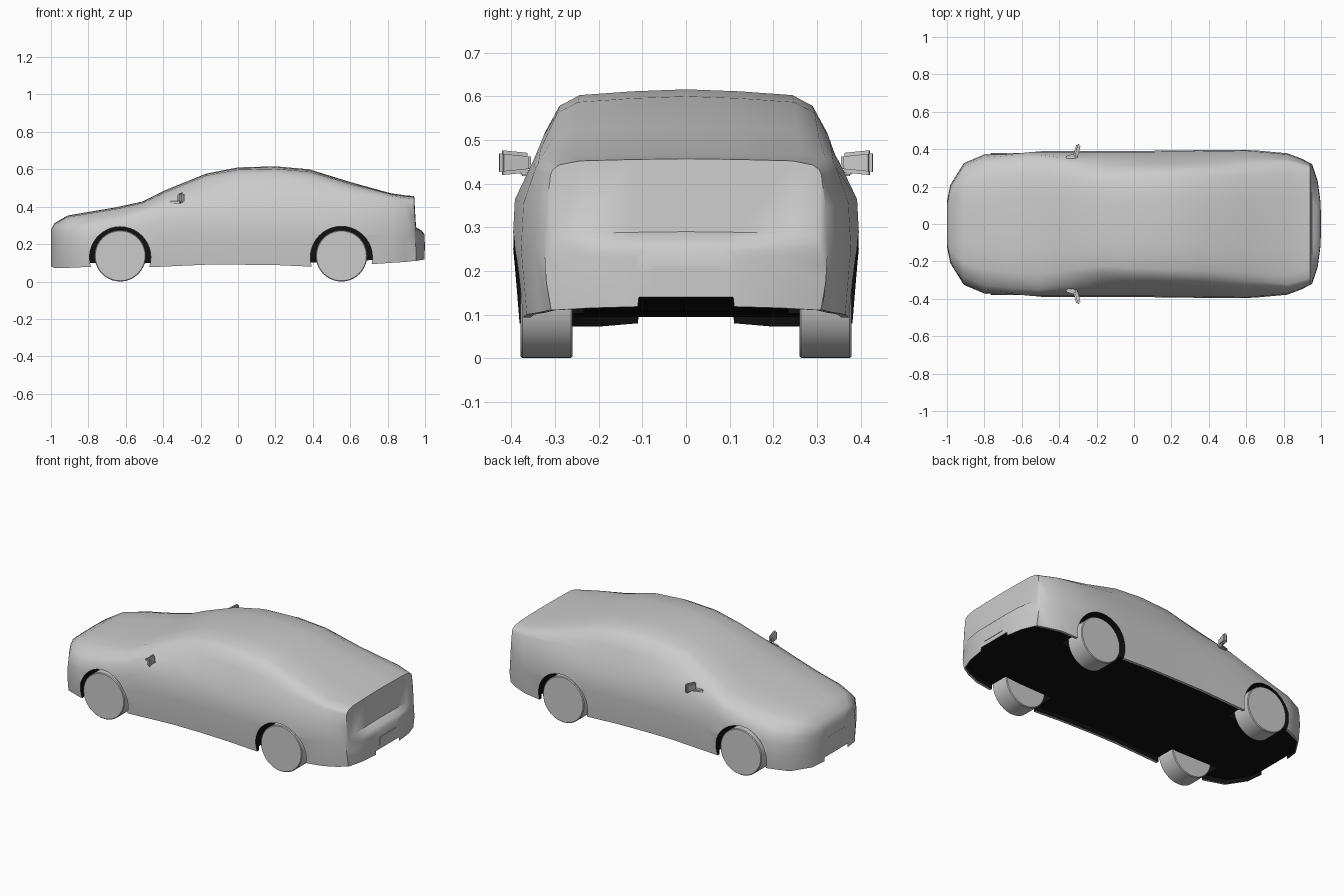
import bpy, bmesh, math
from mathutils import Matrix, Vector

if "Cube" in bpy.data.objects:
    bpy.data.objects.remove(bpy.data.objects["Cube"])


def material(name, rgb):
    m = bpy.data.materials.new(name)
    m.use_nodes = True
    m.diffuse_color = (*rgb, 1)
    m.node_tree.nodes["Principled BSDF"].inputs["Base Color"].default_value = (*rgb, 1)
    return m


GREY = material("light grey", (0.6, 0.6, 0.6))
BLACK = material("black", (0.005, 0.005, 0.005))


def finish(bm, name, mats, smooth=40):
    bmesh.ops.recalc_face_normals(bm, faces=bm.faces)
    me = bpy.data.meshes.new(name)
    bm.to_mesh(me)
    bm.free()
    for m in mats:
        me.materials.append(m)
    ob = bpy.data.objects.new(name, me)
    bpy.context.collection.objects.link(ob)
    if smooth:
        shade(ob, smooth)
    return ob


def shade(ob, angle):
    bpy.ops.object.select_all(action='DESELECT')
    ob.select_set(True)
    bpy.context.view_layer.objects.active = ob
    bpy.ops.object.shade_smooth_by_angle(angle=math.radians(angle))


# Body stations: x, half width, sill z, shoulder (y, z), roof edge (y, z), top z
STATIONS = [
    (-1.0, .12, .08, .11, .23, .09, .265, .275),
    (-.982, .21, .073, .2, .26, .17, .305, .312),
    (-.91, .325, .073, .31, .28, .25, .33, .353),
    (-.8, .372, .078, .355, .295, .29, .347, .372),
    (-.65, .387, .076, .368, .325, .305, .373, .397),
    (-.51, .39, .075, .37, .365, .32, .405, .428),
    (-.39, .39, .08, .355, .42, .3, .455, .488),
    (-.17, .39, .09, .347, .445, .265, .548, .577),
    (0, .39, .09, .345, .452, .28, .575, .61),
    (.2, .393, .088, .345, .455, .29, .578, .616),
    (.38, .395, .08, .345, .457, .295, .562, .6),
    (.6, .398, .085, .35, .452, .305, .505, .532),
    (.82, .378, .1, .345, .435, .32, .457, .471),
    (.9, .348, .105, .325, .425, .3, .447, .46),
    (.942, .325, .11, .31, .42, .29, .443, .457),
    (.952, .32, .11, .31, .25, .29, .277, .29),
    (.982, .23, .115, .22, .235, .2, .262, .272),
    (.997, .12, .118, .115, .225, .1, .245, .252),
]


def section(x, w, zb, ws, zs, wr, zr, zt):
    h = zs - zb
    half = [(w * .9, zb + .022), (w * .92, zb), (w * .965, zb),
            (w, zb + .45 * h), (w * .985, zb + .76 * h), (ws, zs),
            ((ws + wr) / 2 + .006, (zs + zr) / 2), (wr, zr),
            (wr * .84, zr + .65 * (zt - zr)), (wr * .42, zt - .12 * (zt - zr))]
    ring = [(0, zb + .022)] + half + [(0, zt)] + [(-y, z) for y, z in reversed(half)]
    return [Vector((x, y, z)) for y, z in ring]


# Lofted body shell with a dark recessed floor
bm = bmesh.new()
rings = [[bm.verts.new(p) for p in section(*s)] for s in STATIONS]
n = len(rings[0])
for a, b in zip(rings, rings[1:]):
    for i in range(n):
        j = (i + 1) % n
        f = bm.faces.new((a[i], a[j], b[j], b[i]))
        f.material_index = 1 if i in (0, 1, n - 2, n - 1) else 0
bm.faces.new(rings[0])
bm.faces.new(rings[-1])
body = finish(bm, "car_body", [GREY, BLACK], 0)


def cylinder(name, x, z, r, y0, y1, mats, index=0, bevel=0):
    bm = bmesh.new()
    rot = Matrix.Translation((x, (y0 + y1) / 2, z)) @ Matrix.Rotation(math.pi / 2, 4, 'X')
    bmesh.ops.create_cone(bm, cap_ends=True, segments=40, radius1=r, radius2=r,
                          depth=abs(y1 - y0), matrix=rot)
    for f in bm.faces:
        f.material_index = index
    if bevel:
        rims = [e for e in bm.edges if any(len(f.verts) > 4 for f in e.link_faces)]
        bmesh.ops.bevel(bm, geom=rims, offset=bevel, segments=1, affect='EDGES')
    return finish(bm, name, mats)


# Wheel arches cut into the shell, and the wheels
AXLES = {"front": (-.63, .164), "rear": (.553, .166)}
for end, (x, r) in AXLES.items():
    for side, s in (("left", 1), ("right", -1)):
        cut = cylinder(f"{end}_{side}_arch_cutter", x, .129, r, s * .235, s * .5,
                       [GREY, BLACK], 1)
        cut.hide_render = True
        cut.hide_set(True)
        mod = body.modifiers.new(cut.name, 'BOOLEAN')
        mod.operation = 'DIFFERENCE'
        mod.solver = 'EXACT'
        mod.object = cut
        cylinder(f"{end}_{side}_wheel", x, .137, .137, s * .26, s * .379, [GREY], 0, .004)

# Bake the arch cuts, then drop the cutters
bpy.context.view_layer.update()
baked = bpy.data.meshes.new_from_object(body.evaluated_get(bpy.context.evaluated_depsgraph_get()))
body.modifiers.clear()
body.data = baked
for ob in [o for o in bpy.data.objects if o.name.endswith("_cutter")]:
    bpy.data.objects.remove(ob)
shade(body, 42)


def box(name, loc, size, rot_z=0, bevel=0, taper=1):
    bm = bmesh.new()
    bmesh.ops.create_cube(bm, size=1)
    for v in bm.verts:
        if v.co.y * loc[1] < 0:
            v.co.z *= taper
    m = Matrix.Translation(loc) @ Matrix.Rotation(rot_z, 4, 'Z') @ Matrix.Diagonal((*size, 1))
    bmesh.ops.transform(bm, matrix=m, verts=bm.verts)
    if bevel:
        bmesh.ops.bevel(bm, geom=bm.edges[:], offset=bevel, segments=2, affect='EDGES')
    return finish(bm, name, [GREY])


# Door mirrors: housing and foot
for side, s in (("left", 1), ("right", -1)):
    box(f"{side}_mirror", (-.305, s * .392, .448), (.024, .074, .058), -s * .25, .008, .75)
    box(f"{side}_mirror_foot", (-.332, s * .357, .424), (.06, .03, .014), s * .3, .004)

# Plain number plates
box("rear_plate", (.9975, 0, .188), (.005, .155, .046))
box("front_plate", (-.9975, 0, .19), (.007, .155, .046))
